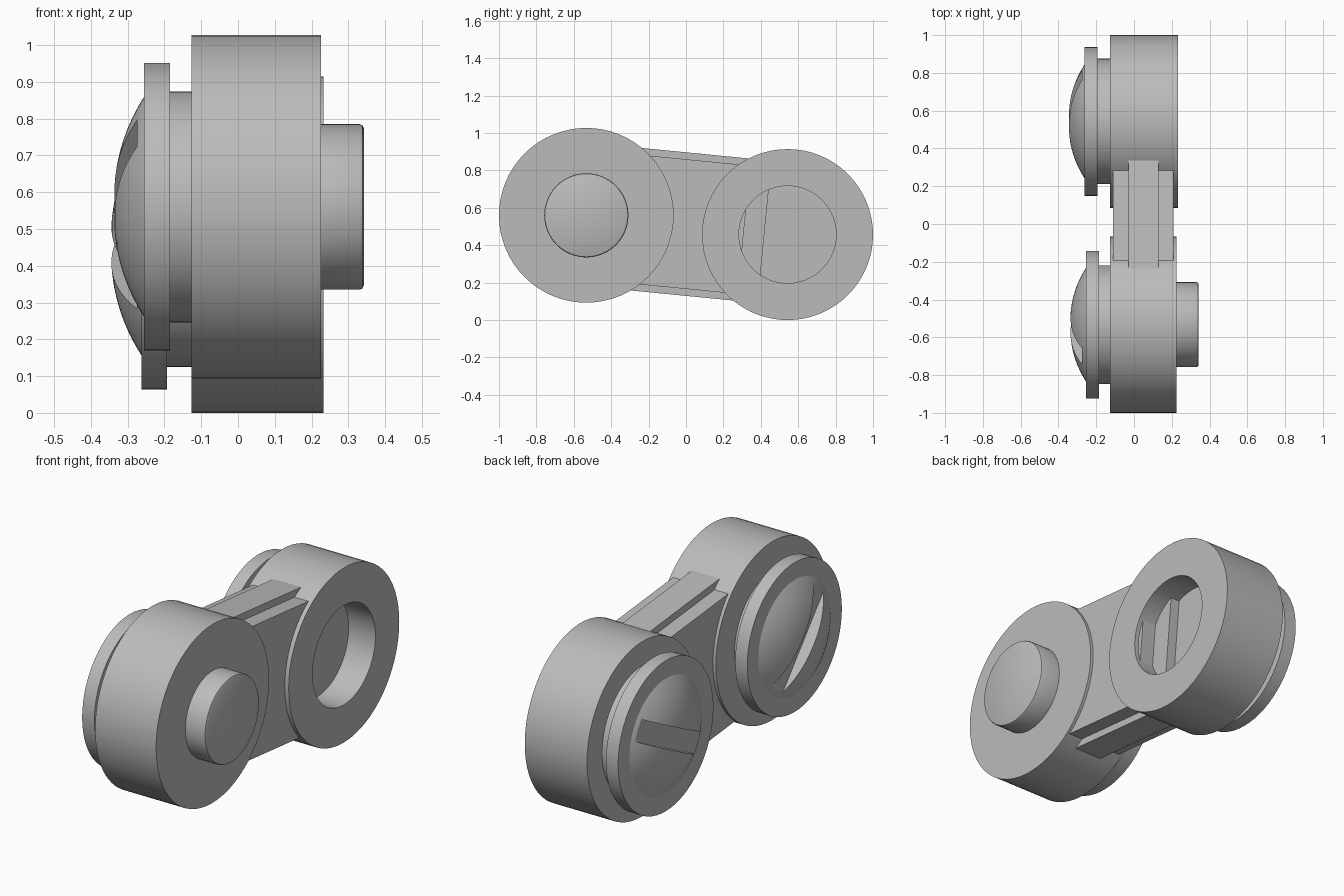
import bpy, bmesh, math
from mathutils import Vector, Matrix

if "Cube" in bpy.data.objects:
    bpy.data.objects.remove(bpy.data.objects["Cube"], do_unlink=True)

grey = bpy.data.materials.new("plain_grey")
grey.use_nodes = True
grey.diffuse_color = (0.5, 0.5, 0.5, 1)
grey.node_tree.nodes["Principled BSDF"].inputs["Base Color"].default_value = (0.5, 0.5, 0.5, 1)

SEGMENTS = 64


def finish(name, bm, location):
    bmesh.ops.recalc_face_normals(bm, faces=bm.faces)
    mesh = bpy.data.meshes.new(name)
    bm.to_mesh(mesh)
    bm.free()
    mesh.materials.append(grey)
    obj = bpy.data.objects.new(name, mesh)
    obj.location = location
    bpy.context.collection.objects.link(obj)
    return obj


def smooth(obj):
    bpy.ops.object.select_all(action='DESELECT')
    obj.select_set(True)
    bpy.context.view_layer.objects.active = obj
    bpy.ops.object.shade_smooth_by_angle(angle=math.radians(30))


def lathe(name, profile, centre):
    """Turn (x, radius) points about the x axis; both ends are capped."""
    bm = bmesh.new()
    rings = []
    for x, r in profile:
        ring = []
        for i in range(SEGMENTS):
            a = math.tau * i / SEGMENTS
            ring.append(bm.verts.new((x, r * math.cos(a), r * math.sin(a))))
        rings.append(ring)
    for a, b in zip(rings, rings[1:]):
        for i in range(SEGMENTS):
            j = (i + 1) % SEGMENTS
            bm.faces.new((a[i], a[j], b[j], b[i]))
    bm.faces.new(rings[0])
    bm.faces.new(rings[-1])
    obj = finish(name, bm, (0, *centre))
    smooth(obj)
    return obj


def box(name, size, location, tilt):
    bm = bmesh.new()
    bmesh.ops.create_cube(bm, size=1)
    bmesh.ops.scale(bm, vec=size, verts=bm.verts)
    bmesh.ops.rotate(bm, matrix=Matrix.Rotation(tilt, 3, 'X'), verts=bm.verts)
    return finish(name, bm, location)


def slotted_dome(name, base, apex, radius, centre, tilt):
    """Shallow dome with a screwdriver-like slot across it."""
    profile = [(base + 0.02, radius), (base, radius)]
    steps = 12
    for i in range(1, steps + 1):
        r = math.cos(math.pi / 2 * i / steps)
        r = max(r, 0.02)
        profile.append((apex + (base - apex) * r ** 2.3, radius * r))
    dome = lathe(name, profile, centre)
    cutter = box("slot_cutter", (0.2, 1, 0.11), (-0.375, *centre), tilt)
    cutter.hide_render = True
    mod = dome.modifiers.new("slot", 'BOOLEAN')
    mod.operation = 'DIFFERENCE'
    mod.solver = 'EXACT'
    mod.object = cutter
    bpy.context.view_layer.objects.active = dome
    bpy.ops.object.modifier_apply(modifier=mod.name)
    bpy.data.objects.remove(cutter, do_unlink=True)
    smooth(dome)


front = (-0.533, 0.56)
rear = (0.543, 0.457)

# Front drum with its round plug
lathe("front_drum", [(-0.127, 0.467), (0.226, 0.467)], front)
lathe("front_plug", [(0.2, 0.225), (0.331, 0.225), (0.338, 0.222),
                     (0.342, 0.214)], front)

# Rear drum with a blind socket
lathe("rear_drum", [(-0.127, 0.457), (0.233, 0.457), (0.233, 0.26),
                    (0.078, 0.26)], rear)

# Collar, flange and slotted dome on the outer side of each drum
for name, centre, collar_r, flange_r, x, apex, tilt in (
        ("front", front, 0.314, 0.391, -0.185, -0.338, math.radians(-50)),
        ("rear", rear, 0.332, 0.394, -0.193, -0.346, math.radians(27))):
    lathe(name + "_collar", [(-0.12, collar_r), (x - 0.01, collar_r)], centre)
    lathe(name + "_flange", [(x, flange_r), (x - 0.07, flange_r)], centre)
    slotted_dome(name + "_dome", x - 0.07, apex, 0.3, centre, tilt)

# Stepped link between the drums: a wide bar and a taller, narrower rib
tilt = math.atan(-0.098)
for name, width, height, start, end in (
        ("link_bar", 0.32, 0.69, -0.32, 0.31),
        ("link_rib", 0.16, 0.764, -0.42, 0.42)):
    mid = (start + end) / 2
    box(name, (width, (end - start) / math.cos(tilt), height),
        (0.05, mid, 0.513 - 0.098 * mid), tilt)
